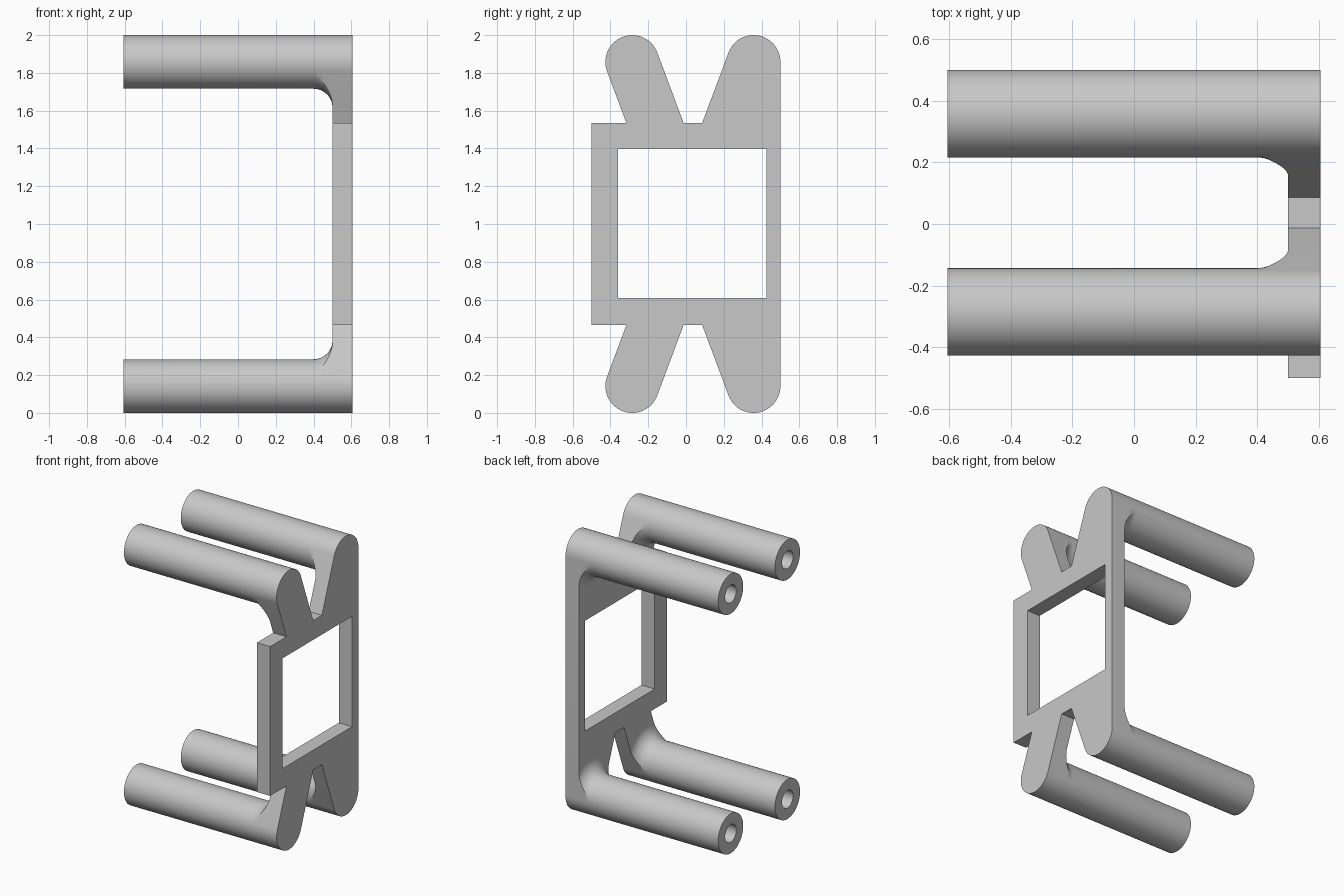
import bpy, bmesh
from math import radians, cos, sin, acos, sqrt

if "Cube" in bpy.data.objects:
    bpy.data.objects.remove(bpy.data.objects["Cube"])

X_END, X_IN, X_OUT = -0.605, 0.5, 0.605   # post tip, plate inner and outer faces
R, FILLET, BORE, BORE_DEPTH = 0.142, 0.1, 0.063, 0.6
SHOULDER = 1.535                          # top of the plate body
SEGS = 28
# post centre (y, z) and the angles where the arm edges touch its round end
ARMS = {"front": ((-0.285, 1.858), radians(20.5), radians(200.5)),
        "back": ((0.358, 1.858), 0.0, radians(159.5))}

grey = bpy.data.materials.new("light_grey")
colour = (0.58, 0.58, 0.58, 1)
grey.diffuse_color = colour
grey.use_nodes = True
grey.node_tree.nodes["Principled BSDF"].inputs["Base Color"].default_value = colour


def arc(centre, radius, start, end):
    angles = [start + (end - start) * i / SEGS for i in range(SEGS + 1)]
    return [(centre[0] + radius * cos(a), centre[1] + radius * sin(a)) for a in angles]


def finish(bm, name):
    bmesh.ops.remove_doubles(bm, verts=bm.verts, dist=1e-5)
    bmesh.ops.recalc_face_normals(bm, faces=bm.faces)
    mesh = bpy.data.meshes.new(name)
    bm.to_mesh(mesh)
    bm.free()
    mesh.materials.append(grey)
    mesh.shade_smooth()
    mesh.set_sharp_from_angle(angle=radians(30))
    obj = bpy.data.objects.new(name, mesh)
    bpy.context.collection.objects.link(obj)


def flip(points):
    return [(y, 2 - z) for y, z in points]


# Mounting plate: outline with four rounded arms and a square window
def mounting_plate():
    front, back = ARMS["front"], ARMS["back"]
    tip_f = arc(front[0], R, front[2], front[1])
    tip_b = arc(back[0], R, back[2], back[1])

    def foot(point, side):
        slope = sin(radians(20.5)) / cos(radians(20.5))
        return (point[0] + side * (point[1] - SHOULDER) * slope, SHOULDER)

    upper = [(-0.5, SHOULDER), foot(tip_f[0], 1), *tip_f, foot(tip_f[-1], 1),
             foot(tip_b[0], -1), *tip_b]
    outline = upper + flip(upper)[::-1]
    window = [(-0.36, 0.607), (0.427, 0.607), (0.427, 1.397), (-0.36, 1.397)]

    bm = bmesh.new()
    edges = []
    for loop in (outline, window):
        verts = [bm.verts.new((X_IN, y, z)) for y, z in loop]
        edges += [bm.edges.new((verts[i - 1], verts[i])) for i in range(len(verts))]
    bmesh.ops.triangle_fill(bm, use_beauty=True, edges=edges)
    ext = bmesh.ops.extrude_face_region(bm, geom=bm.faces[:])
    moved = [g for g in ext["geom"] if isinstance(g, bmesh.types.BMVert)]
    bmesh.ops.translate(bm, verts=moved, vec=(X_OUT - X_IN, 0, 0))
    finish(bm, "mounting_plate")


# Hollow post with a fillet that is trimmed flush with the arm edges
def post(name, arm, lower):
    centre, a_right, a_left = arm
    full = radians(360)

    def section(cap_radius, flare_radius):
        trim = acos(min(1, cap_radius / flare_radius))
        return (arc(centre, cap_radius, a_right, a_left)
                + arc(centre, flare_radius, a_left + trim, a_right + full - trim))

    stations = [(X_END + BORE_DEPTH, section(BORE, BORE)),
                (X_END, section(BORE, BORE)), (X_END, section(R, R))]
    steps = 12
    for i in range(steps + 1):
        turn = radians(90) * i / steps
        stations.append((X_IN - FILLET + FILLET * sin(turn),
                         section(R, R + FILLET * (1 - cos(turn)))))

    bm = bmesh.new()
    rings = []
    for x, pts in stations:
        pts = flip(pts) if lower else pts
        rings.append([bm.verts.new((x, y, z)) for y, z in pts])
    for a, b in zip(rings, rings[1:]):
        for i in range(len(a)):
            bm.faces.new((a[i - 1], a[i], b[i], b[i - 1]))
    bm.faces.new(rings[0])
    finish(bm, name)


mounting_plate()
for side, arm in ARMS.items():
    post("upper_" + side + "_post", arm, False)
    post("lower_" + side + "_post", arm, True)
